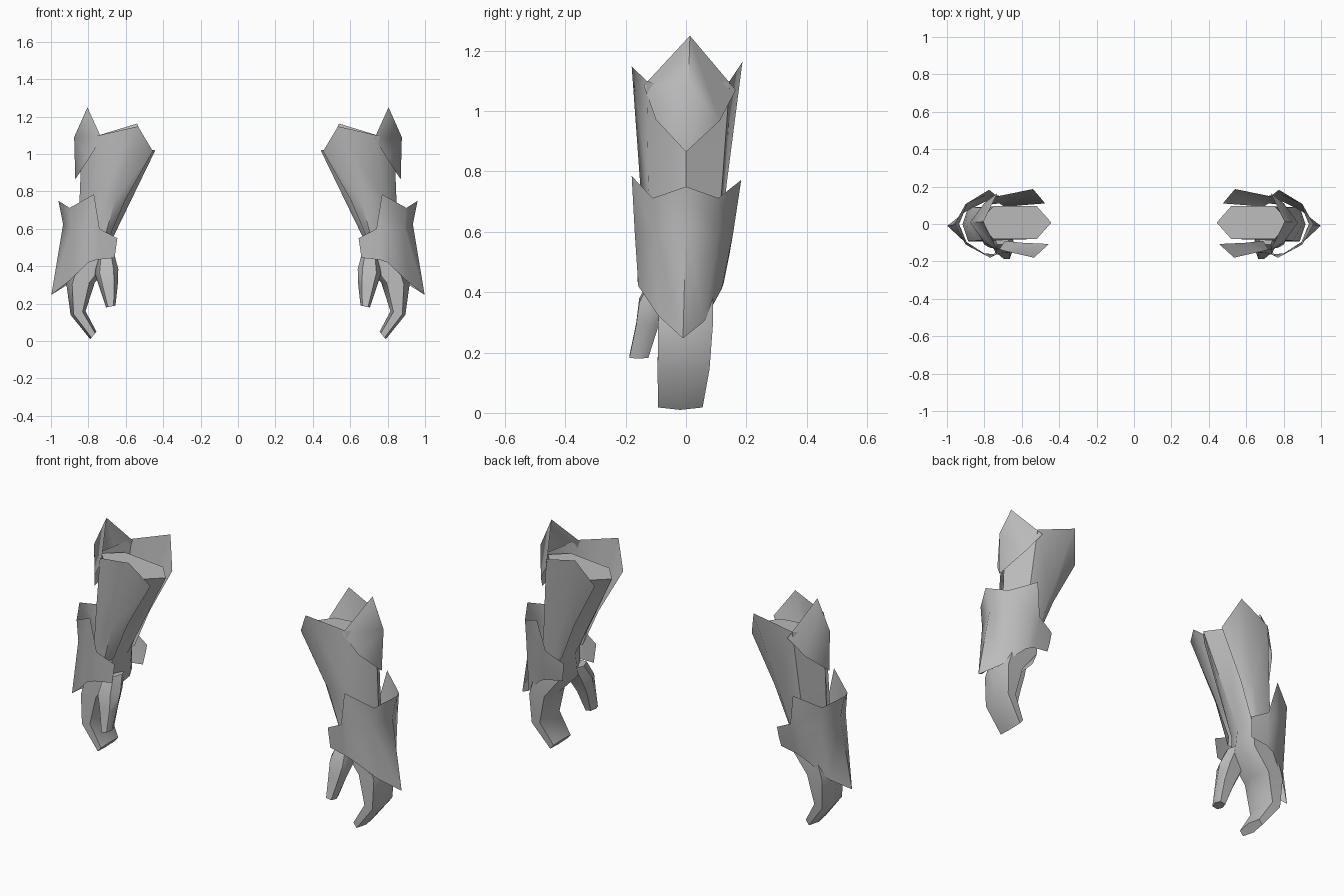
import bpy
import bmesh
import math

if "Cube" in bpy.data.objects:
    bpy.data.objects.remove(bpy.data.objects["Cube"])

steel = bpy.data.materials.new("grey steel")
steel.diffuse_color = (0.5, 0.5, 0.5, 1)
steel.use_nodes = True
steel.node_tree.nodes["Principled BSDF"].inputs["Base Color"].default_value = steel.diffuse_color


def finish(name, bm, angle):
    """Turn a bmesh into a smooth shaded object mirrored to the other side."""
    mesh = bpy.data.meshes.new(name)
    bm.to_mesh(mesh)
    bm.free()
    mesh.materials.append(steel)
    obj = bpy.data.objects.new(name, mesh)
    bpy.context.collection.objects.link(obj)
    obj.modifiers.new("mirror", 'MIRROR').use_mirror_merge = False
    bpy.ops.object.select_all(action='DESELECT')
    obj.select_set(True)
    bpy.context.view_layer.objects.active = obj
    bpy.ops.object.shade_smooth_by_angle(angle=math.radians(angle))
    return obj


def sheet(name, rows, angle=50):
    """Open plate: rows of points from top to bottom, front round to back."""
    bm = bmesh.new()
    grid = [[bm.verts.new(p) for p in row] for row in rows]
    for a, b in zip(grid, grid[1:]):
        for i in range(len(a) - 1):
            bm.faces.new((a[i], b[i], b[i + 1], a[i + 1]))
    return finish(name, bm, angle)


def loft(name, rings, angle=50):
    """Closed limb: hexagonal rings (x_in, x_out, y_front, y_back, z_in, z_out)."""
    bm = bmesh.new()
    loops = []
    for xi, xo, yf, yb, zi, zo in rings:
        ym, loop = (yf + yb) / 2, []
        for t, y in ((0, ym), (.2, yf), (.8, yf), (1, ym), (.8, yb), (.2, yb)):
            loop.append(bm.verts.new((xi + (xo - xi) * t, y, zi + (zo - zi) * t)))
        loops.append(loop)
    for a, b in zip(loops, loops[1:]):
        for i in range(6):
            j = (i + 1) % 6
            bm.faces.new((a[i], b[i], b[j], a[j]))
    bm.faces.new(loops[0])
    bm.faces.new(loops[-1][::-1])
    bmesh.ops.recalc_face_normals(bm, faces=bm.faces)
    return finish(name, bm, angle)


# forearm running down into the palm and the curled fingers
loft("forearm_and_fingers", [
    (.442, .83, -.08, .095, 1.02, 1.05),
    (.67, .83, -.085, .085, .55, .55),
    (.655, .90, -.09, .09, .43, .42),
    (.765, .917, -.092, .09, .315, .30),
    (.815, .895, -.094, .078, .16, .14),
    (.757, .79, -.093, .055, .05, .01),
])

# thumb
loft("thumb", [
    (.66, .75, -.11, -.01, .46, .46),
    (.64, .765, -.155, -.05, .385, .36),
    (.643, .742, -.165, -.09, .30, .29),
    (.655, .705, -.188, -.125, .19, .18),
])

# sleeve plate wrapped round the forearm, open on the inner side
sheet("forearm_sleeve", [
    [(.455, -.107, 1.015), (.535, -.18, 1.148), (.745, -.13, 1.10), (.835, 0, 1.06),
     (.745, .145, 1.10), (.54, .187, 1.163), (.475, .11, 1.01)],
    [(.60, -.10, .76), (.655, -.152, .76), (.775, -.125, .76), (.847, 0, .76),
     (.775, .12, .76), (.655, .135, .76), (.605, .10, .76)],
    [(.69, -.09, .55), (.72, -.135, .53), (.80, -.11, .53), (.855, 0, .53),
     (.80, .10, .53), (.72, .11, .53), (.69, .09, .55)],
])

# flared wrist cuff over the back of the hand
sheet("wrist_cuff", [
    [(.645, -.145, .55), (.74, -.165, .60), (.77, -.18, .785), (.90, -.11, .712), (.96, 0, .75),
     (.90, .107, .712), (.775, .183, .772), (.74, .155, .60), (.645, .135, .55)],
    [(.652, -.145, .50), (.745, -.163, .53), (.785, -.17, .60), (.89, -.11, .60), (.935, 0, .625),
     (.89, .11, .60), (.785, .157, .60), (.745, .145, .53), (.652, .13, .50)],
    [(.66, -.145, .445), (.755, -.16, .435), (.80, -.158, .42), (.905, -.09, .32), (.998, -.01, .247),
     (.91, .06, .303), (.80, .118, .41), (.755, .125, .43), (.66, .12, .445)],
])

# pointed elbow guard
sheet("elbow_guard", [
    [(.73, -.14, 1.085), (.805, .013, 1.25), (.73, .165, 1.07)],
    [(.80, -.1, .972), (.876, .008, 1.09), (.80, .112, .968)],
], 60)
guard = bpy.data.objects["elbow_guard"].data
bm = bmesh.new()
bm.from_mesh(guard)
bm.verts.ensure_lookup_table()
tip = bm.verts.new((.87, 0, .865))
v = list(bm.verts)
for face in ((v[3], tip, v[4]), (v[4], tip, v[5])):
    bm.faces.new(face).smooth = True
bm.to_mesh(guard)
bm.free()
